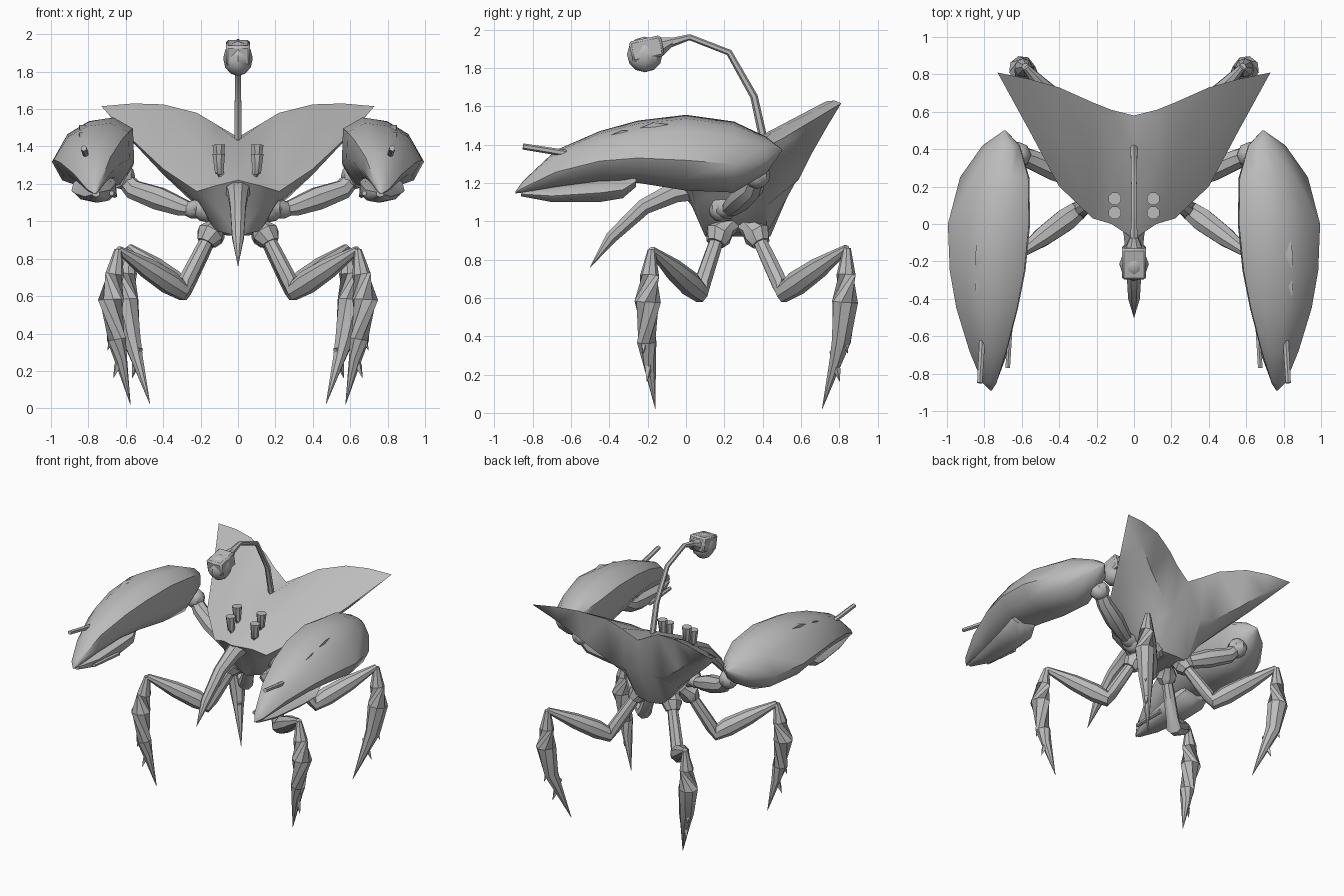
import bpy, bmesh, math
from mathutils import Vector, Matrix

if "Cube" in bpy.data.objects:
    bpy.data.objects.remove(bpy.data.objects["Cube"])

GREY = (0.5, 0.5, 0.5, 1)
mat = bpy.data.materials.new("plain grey")
mat.use_nodes = True
mat.diffuse_color = GREY
mat.node_tree.nodes["Principled BSDF"].inputs["Base Color"].default_value = GREY


def finish(name, bm, mirror=True, angle=40):
    """Clean the mesh, shade it and mirror it across x."""
    bmesh.ops.remove_doubles(bm, verts=bm.verts, dist=0.0005)
    bmesh.ops.recalc_face_normals(bm, faces=bm.faces)
    mesh = bpy.data.meshes.new(name)
    bm.to_mesh(mesh)
    bm.free()
    mesh.materials.append(mat)
    ob = bpy.data.objects.new(name, mesh)
    bpy.context.collection.objects.link(ob)
    bpy.ops.object.select_all(action="DESELECT")
    ob.select_set(True)
    bpy.context.view_layer.objects.active = ob
    bpy.ops.object.shade_smooth_by_angle(angle=math.radians(angle))
    if mirror:
        ob.modifiers.new("Mirror", "MIRROR")
    return ob


def loft(name, rings, caps=(True, True), **kw):
    """Skin a row of equal rings of points."""
    bm = bmesh.new()
    loops = [[bm.verts.new(p) for p in ring] for ring in rings]
    for a, b in zip(loops, loops[1:]):
        for i in range(len(a)):
            j = (i + 1) % len(a)
            bm.faces.new((a[i], a[j], b[j], b[i]))
    for loop, cap in zip((loops[0], loops[-1]), caps):
        if cap:
            bm.faces.new(loop)
    return finish(name, bm, **kw)


def tube(name, path, radii, sides=8, **kw):
    """Tapered tube through a path."""
    pts = [Vector(p) for p in path]
    rings = []
    for i, (p, r) in enumerate(zip(pts, radii)):
        along = pts[min(i + 1, len(pts) - 1)] - pts[max(i - 1, 0)]
        q = along.to_track_quat("Z", "Y")
        turns = [2 * math.pi * (k + 0.5) / sides for k in range(sides)]
        rings.append([p + q @ Vector((r * math.cos(t), r * math.sin(t), 0)) for t in turns])
    return loft(name, rings, **kw)


def ball(name, centre, radius, scale=(1, 1, 1), **kw):
    bm = bmesh.new()
    m = Matrix.Translation(centre) @ Matrix.Diagonal((*scale, 1))
    bmesh.ops.create_uvsphere(bm, u_segments=8, v_segments=6, radius=radius, matrix=m)
    return finish(name, bm, **kw)


# Winged shell: (y, z) sections from the middle out to the wing tip
sections = {
    0: [(-.08, 1.22), (.35, 1.43), (.58, 1.45), (.56, 1.2), (.44, .92), (.1, .92), (.03, 1.08)],
    .12: [(0, 1.19), (.36, 1.42), (.61, 1.52), (.57, 1.2), (.42, .93), (.12, .95), (.05, 1.08)],
    .22: [(.03, 1.16), (.34, 1.42), (.65, 1.58), (.59, 1.22), (.42, 1.08), (.2, 1.1), (.1, 1.13)],
    .4: [(.2, 1.28), (.46, 1.47), (.73, 1.625), (.66, 1.36), (.5, 1.27), (.35, 1.25), (.27, 1.26)],
    .56: [(.5, 1.43), (.62, 1.52), (.775, 1.63), (.74, 1.5), (.66, 1.44), (.58, 1.42), (.54, 1.42)],
    .73: [(.81, 1.615)] * 7,
}
loft("shell", [[(x, y, z) for y, z in s] for x, s in sections.items()], (False, False), angle=50)

# Curved beak
tube("beak", [(0, .12, 1.2), (0, -.06, 1.15), (0, -.22, 1.075), (0, -.39, .915), (0, -.5, .76)],
     [.09, .058, .045, .034, .001], mirror=False)

# Pincers: stations of y, inner x, outer x, low z, high z
profile = [(-.97, .7), (-.5, 1), (.1, .9), (.62, .55), (1, -.2), (.75, -.7), (0, -1), (-.65, -.8), (-1, -.2)]


def pincer(name, stations):
    rings = []
    for y, x0, x1, z0, z1 in stations:
        rings.append([((x0 + x1 + u * (x1 - x0)) / 2, y, (z0 + z1 + v * (z1 - z0)) / 2) for u, v in profile])
    loft(name, rings, angle=50)


pincer("upper_pincer", [
    (.5, .685, .695, 1.365, 1.375), (.42, .61, .81, 1.25, 1.44), (.25, .56, .93, 1.15, 1.52),
    (0, .555, .995, 1.16, 1.555), (-.25, .58, .985, 1.2, 1.525), (-.45, .62, .95, 1.21, 1.47),
    (-.68, .68, .88, 1.18, 1.37), (-.85, .735, .81, 1.15, 1.21), (-.89, .76, .77, 1.145, 1.155)])
pincer("lower_pincer", [
    (-.26, .68, .88, 1.18, 1.25), (-.33, .65, .89, 1.12, 1.23), (-.45, .65, .87, 1.1, 1.22),
    (-.7, .68, .82, 1.1, 1.18), (-.86, .74, .78, 1.13, 1.16)])
for i, y in enumerate((-.02, -.18)):
    tube(f"pincer_thorn_{i + 1}", [(.82, y, 1.49 - i * .03), (.83, y - .15, 1.495 - i * .04),
                                   (.84, y - .27, 1.465 - i * .04)], [.01, .028, .001], 4)
tube("upper_rod", [(.81, -.6, 1.35), (.825, -.85, 1.39)], [.018, .016], 6)
tube("lower_rod", [(.66, -.5, 1.14), (.675, -.77, 1.15)], [.016, .014], 6)

# Pincer arms
ball("shoulder", (.17, .19, 1.07), .075)
tube("upper_arm", [(.14, .18, 1.08), (.25, .22, 1.06), (.27, .23, 1.06)], [.06, .05, .035])
tube("forearm", [(.24, .22, 1.06), (.3, .24, 1.075), (.42, .29, 1.12), (.56, .35, 1.17), (.64, .38, 1.26)],
     [.035, .05, .065, .055, .04])
ball("elbow", (.62, .37, 1.24), .07)


# Walking legs
def leg(side, hip, bend, knee, bulge, shin, tip):
    hip, bend, knee, bulge, shin, tip = map(Vector, (hip, bend, knee, bulge, shin, tip))
    root = Vector((.08, .27, 1.02))
    tube(side + "_hip", [root, root.lerp(hip, .6), hip, hip.lerp(bend, .15)], [.07, .05, .075, .05])
    tube(side + "_thigh", [hip, hip.lerp(bend, .3), hip.lerp(bend, .85), bend, bend.lerp(knee, .2),
                           bend.lerp(knee, .55), knee], [.035, .04, .045, .055, .065, .055, .02])
    tube(side + "_shin", [knee, knee.lerp(bulge, .5), bulge, shin, shin.lerp(tip, .3), tip],
         [.02, .05, .07, .052, .035, .001])
    # Barbs on the outer edge
    out = Vector((bulge.x - tip.x, bulge.y - tip.y, 0)).normalized()
    for k, f in enumerate((0.0, .42)):
        a = shin.lerp(tip, f)
        tube(f"{side}_barb_{k + 1}", [a + Vector((0, 0, .1)), a + out * .03, a + out * .05 - Vector((0, 0, .06))],
             [.02, .018, .001], 4)


leg("front_leg", (.15, .17, .93), (.3, .07, .63), (.64, -.18, .85),
    (.68, -.2, .58), (.65, -.205, .37), (.575, -.16, .02))
leg("rear_leg", (.14, .37, .93), (.29, .51, .63), (.58, .84, .86),
    (.6, .83, .58), (.57, .81, .37), (.47, .71, .02))

# Eye stalks
for i, (y, top) in enumerate(((.06, 1.36), (.135, 1.41))):
    tube(f"eye_stalk_{i + 1}", [(.09, y, 1.18), (.09, y, top - .11), (.1, y, top - .1), (.103, y, top)],
         [.018, .018, .025, .036])

# Lure: bent stem, bulb and square hood
tube("lure_stem", [(0, .41, 1.4), (0, .355, 1.65), (0, .225, 1.88), (0, .02, 1.96), (0, -.12, 1.92)],
     [.022, .02, .017, .016, .028], 6, mirror=False)
tube("lure_socket", [(0, -.07, 1.94), (0, -.14, 1.91)], [.022, .055], mirror=False)
ball("lure_bulb", (0, -.215, 1.87), .093, (.85, 1, 1), mirror=False)
bm = bmesh.new()
bmesh.ops.create_cube(bm, size=1, matrix=Matrix.Translation((0, -.205, 1.9))
                      @ Matrix.Rotation(math.radians(12), 4, "X") @ Matrix.Diagonal((.13, .17, .11, 1)))
bmesh.ops.bevel(bm, geom=bm.edges[:], offset=.012, segments=1, affect="EDGES")
finish("lure_hood", bm, mirror=False)
